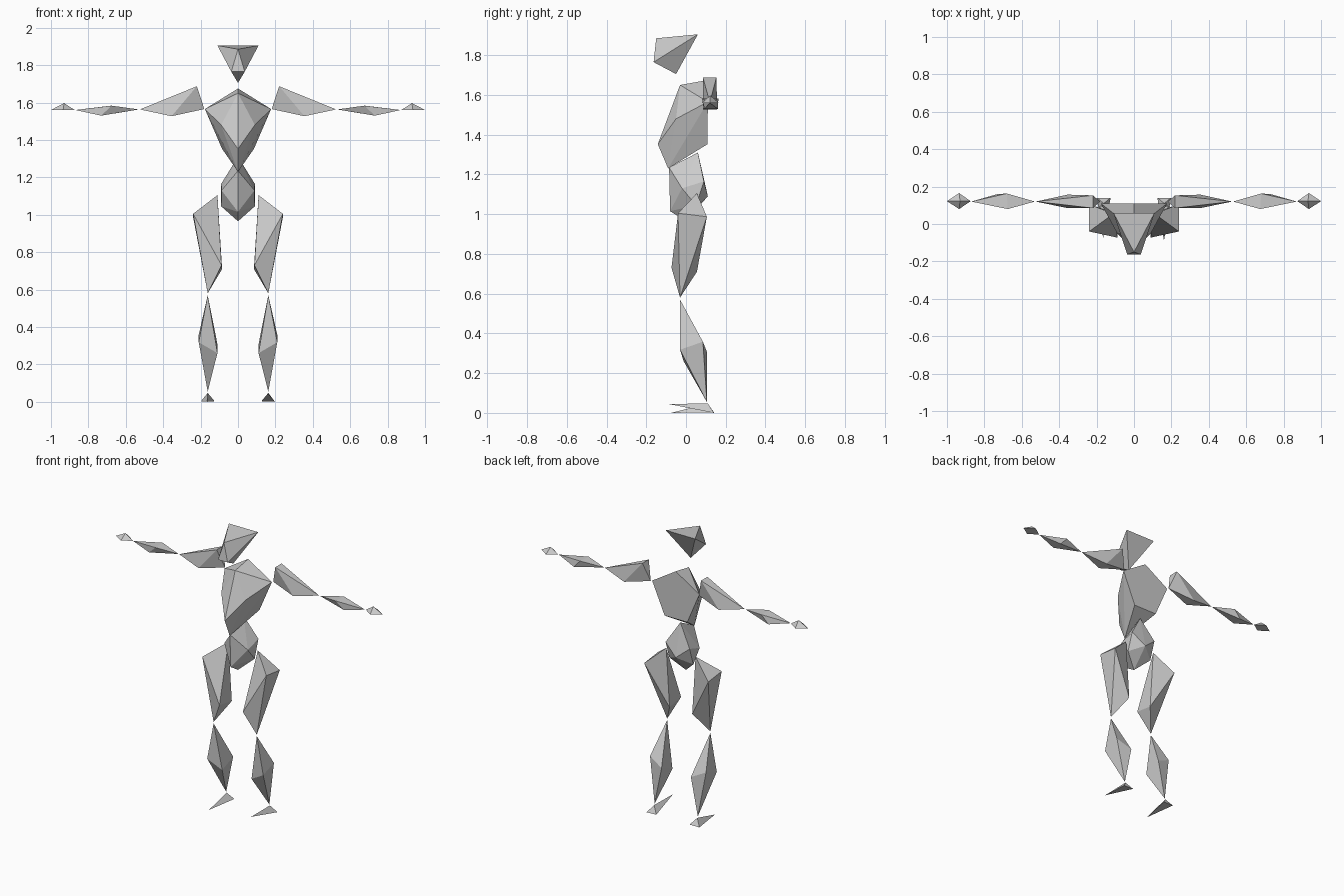
import bpy
import bmesh

cube = bpy.data.objects.get("Cube")
if cube:
    bpy.data.objects.remove(cube, do_unlink=True)

grey = bpy.data.materials.new("plain_grey")
grey.use_nodes = True
grey.diffuse_color = (0.6, 0.6, 0.6, 1)
grey.node_tree.nodes["Principled BSDF"].inputs["Base Color"].default_value = (0.6, 0.6, 0.6, 1)


def solid(name, corners):
    """Faceted convex body spanned by its corner points."""
    bm = bmesh.new()
    for c in corners:
        bm.verts.new(c)
    bmesh.ops.convex_hull(bm, input=bm.verts[:])
    bmesh.ops.dissolve_limit(bm, angle_limit=0.01, verts=bm.verts[:], edges=bm.edges[:])
    bmesh.ops.recalc_face_normals(bm, faces=bm.faces[:])
    mesh = bpy.data.meshes.new(name)
    bm.to_mesh(mesh)
    bm.free()
    mesh.materials.append(grey)
    obj = bpy.data.objects.new(name, mesh)
    bpy.context.collection.objects.link(obj)
    return obj


def symmetric(name, corners):
    """Body on the centre line: off-centre corners are repeated on the other side."""
    solid(name, corners + [(-x, y, z) for x, y, z in corners if x > 0])


def pair(name, corners):
    """Left limb part and its mirrored right twin."""
    solid("left_" + name, corners)
    solid("right_" + name, [(-x, y, z) for x, y, z in corners])


# Head: crown corners, brow, jaw, chin
symmetric("head", [(0.11, 0.06, 1.905), (0, -0.15, 1.885),
                   (0.036, -0.163, 1.765), (0, -0.05, 1.705)])

# Chest: neck, shoulders, breast, sternum, lower back, waist
symmetric("chest", [(0, -0.03, 1.65), (0, 0.11, 1.675), (0.177, 0.11, 1.565),
                    (0.09, -0.05, 1.48), (0, -0.142, 1.352),
                    (0.085, 0.108, 1.352), (0, -0.09, 1.23)])

# Pelvis: waist, hips, belly, seat
symmetric("pelvis", [(0, 0.06, 1.31), (0, -0.085, 1.235), (0.09, 0.09, 1.165),
                     (0.088, -0.02, 1.13), (0.09, 0.05, 1.045), (0, 0.11, 1.09),
                     (0, -0.08, 1.015), (0, 0, 0.965)])

# Arms
pair("upper_arm", [(0.18, 0.12, 1.565), (0.22, 0.085, 1.687), (0.22, 0.153, 1.687),
                   (0.355, 0.085, 1.527), (0.355, 0.157, 1.527), (0.525, 0.12, 1.563)])
pair("forearm", [(0.53, 0.12, 1.563), (0.675, 0.08, 1.583), (0.68, 0.163, 1.583),
                 (0.732, 0.093, 1.53), (0.73, 0.16, 1.53), (0.87, 0.12, 1.56)])
pair("hand", [(0.873, 0.122, 1.56), (0.935, 0.165, 1.56), (0.935, 0.08, 1.56),
              (1.0, 0.122, 1.56), (0.93, 0.122, 1.597)])

# Legs
pair("thigh", [(0.11, 0.055, 1.105), (0.24, -0.04, 1.005), (0.24, 0.105, 0.987),
               (0.088, -0.073, 0.73), (0.085, 0.055, 0.71), (0.162, -0.03, 0.58)])
pair("shin", [(0.162, -0.03, 0.57), (0.21, -0.03, 0.318), (0.21, 0.085, 0.358),
              (0.11, -0.012, 0.26), (0.11, 0.105, 0.308), (0.162, 0.105, 0.055)])

# Feet: the left toe is raised, the right toe lies flat
for side, s, toe in (("left", 1, (0.16, -0.09, 0.045)), ("right", -1, (-0.165, -0.075, 0))):
    solid(side + "_foot", [(s * 0.162, 0.11, 0.047), (s * 0.125, 0.14, 0.003),
                           (s * 0.198, 0.14, 0.003 if s < 0 else 0), toe])
